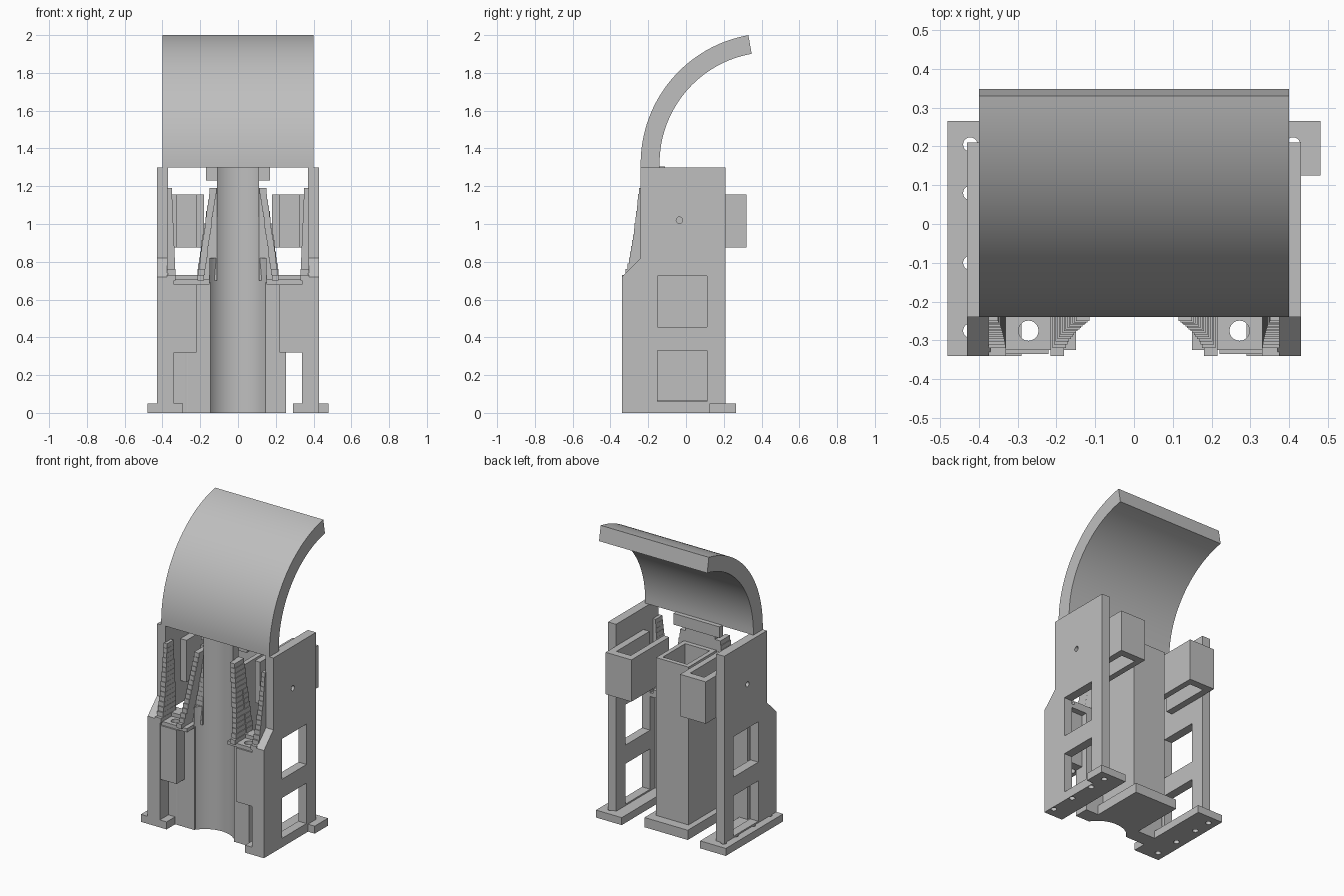
import bpy, bmesh, math
from mathutils import Vector

old = bpy.data.objects.get("Cube")
if old:
    bpy.data.objects.remove(old, do_unlink=True)

GREY = (0.52, 0.52, 0.52, 1)
mat = bpy.data.materials.new("plain grey")
mat.use_nodes = True
mat.diffuse_color = GREY
mat.node_tree.nodes["Principled BSDF"].inputs["Base Color"].default_value = GREY


def prism(name, profile, axis, lo, hi):
    """Extrude a flat profile along x or z; profile is (y, z) or (x, y)."""
    bm = bmesh.new()
    put = (lambda p: (lo, p[0], p[1])) if axis == "x" else (lambda p: (p[0], p[1], lo))
    face = bm.faces.new([bm.verts.new(put(p)) for p in profile])
    moved = bmesh.ops.extrude_face_region(bm, geom=[face])["geom"]
    step = Vector((hi - lo, 0, 0)) if axis == "x" else Vector((0, 0, hi - lo))
    bmesh.ops.translate(bm, vec=step, verts=[g for g in moved if isinstance(g, bmesh.types.BMVert)])
    bmesh.ops.recalc_face_normals(bm, faces=bm.faces)
    mesh = bpy.data.meshes.new(name)
    bm.to_mesh(mesh)
    bm.free()
    mesh.materials.append(mat)
    obj = bpy.data.objects.new(name, mesh)
    bpy.context.collection.objects.link(obj)
    return obj


def box(name, x, y, z):
    x, y, z = sorted(x), sorted(y), sorted(z)
    corners = [(x[0], y[0]), (x[1], y[0]), (x[1], y[1]), (x[0], y[1])]
    return prism(name, corners, "z", z[0], z[1])


def disc(centre, radius, count=20):
    turn = [2 * math.pi * i / count for i in range(count)]
    return [(centre[0] + radius * math.cos(a), centre[1] + radius * math.sin(a)) for a in turn]


def cut(obj, cutters):
    bpy.context.view_layer.objects.active = obj
    for c in cutters:
        c.hide_render = True
        mod = obj.modifiers.new("cut", "BOOLEAN")
        mod.operation = "DIFFERENCE"
        mod.solver = "EXACT"
        mod.object = c
        bpy.ops.object.modifier_apply(modifier=mod.name)
        bpy.data.objects.remove(c, do_unlink=True)


def smooth(obj):
    bpy.ops.object.select_all(action="DESELECT")
    obj.select_set(True)
    bpy.context.view_layer.objects.active = obj
    bpy.ops.object.shade_smooth_by_angle(angle=math.radians(30))


# Curved hood on top
CY, CZ, R = 0.45, 1.32, 0.69
SWEEP = [math.radians(80) * i / 32 for i in range(33)]


def arc(r):
    return [(CY - r * math.cos(a), CZ + r * math.sin(a)) for a in SWEEP]


hood_profile = [(CY - R, 1.3)] + arc(R) + arc(R - 0.1)[::-1] + [(CY - R + 0.1, 1.3)]
smooth(prism("hood", hood_profile, "x", -0.4, 0.4))


# Concave channel in the middle of the front
def channel(name, half, z0, z1, back):
    xs = [half * (i / 12 - 1) for i in range(25)]
    curve = [(x, -0.35 + math.sqrt(0.18 ** 2 - x * x)) for x in xs]
    smooth(prism(name, curve + [(half, back), (-half, back)], "z", z0, z1))


channel("lower_channel", 0.15, 0, 0.82, -0.15)
channel("upper_channel", 0.11, 0.82, 1.3, -0.15)
box("channel_top_bar", (-0.17, 0.17), (-0.15, -0.11), (1.23, 1.305))

# Hollow column behind the channel
column = box("column", (-0.12, 0.12), (-0.15, 0.145), (0, 1.12))
cut(column, [box("column_hollow", (-0.09, 0.09), (-0.12, 0.115), (0.07, 1.2))])
box("column_base", (-0.16, 0.16), (-0.15, 0.21), (0, 0.065))

PLATE = [(-0.34, 0.04), (0.21, 0.04), (0.21, 1.3), (-0.24, 1.3),
         (-0.24, 0.82), (-0.28, 0.78), (-0.34, 0.72)]
STEPS = 16

for side, s in (("left", 1), ("right", -1)):
    # Side plate with two windows and a pin hole
    plate = prism(side + "_plate", PLATE, "x", s * 0.37, s * 0.43)
    cut(plate, [box("window", (s * 0.3, s * 0.5), (-0.15, 0.11), z)
                for z in ((0.06, 0.33), (0.455, 0.725))]
        + [prism("pin_hole", disc((-0.035, 1.02), 0.017), "x", s * 0.3, s * 0.5)])

    # Foot with screw holes
    foot = box(side + "_foot", (s * 0.29, s * 0.43), (-0.34, 0.265), (0, 0.05))
    lip_start = 0.125 if s > 0 else -0.34
    foot_lip = box(side + "_foot_lip", (s * 0.43, s * 0.48), (lip_start, 0.265), (0, 0.05))
    hole_x = 0.41 if s > 0 else -0.422
    for part in (foot, foot_lip):
        cut(part, [prism("screw", disc((hole_x, y), 0.0185), "z", -0.1, 0.1)
                   for y in (0.205, 0.08, -0.1, -0.275)])

    # Front post, motor body and its shelf, pierced by the shaft hole
    box(side + "_front_post", (s * 0.34, s * 0.38), (-0.34, -0.2), (0.04, 0.72))
    motor = box(side + "_motor_body", (s * 0.22, s * 0.34), (-0.335, -0.19), (0.32, 0.68))
    shelf = box(side + "_shelf", (s * 0.15, s * 0.37), (-0.325, -0.15), (0.68, 0.705))
    rim = box(side + "_shelf_rim", (s * 0.2, s * 0.35), (-0.23, -0.15), (0.7, 0.73))
    wall_end = 0.255 if s > 0 else 0.35
    wall = box(side + "_front_wall", (s * 0.145, s * wall_end), (-0.25, -0.15), (0, 0.69))
    for part in (motor, shelf, wall):
        cut(part, [prism("shaft_hole", disc((s * 0.272, -0.275), 0.026), "z", -0.1, 0.8)])

    # Open bracket reaching out of the back
    box(side + "_bracket_inner_wall", (s * 0.18, s * 0.22), (-0.08, 0.32), (0.875, 1.155))
    box(side + "_bracket_outer_wall", (s * 0.325, s * 0.37), (-0.08, 0.32), (0.875, 1.155))
    box(side + "_bracket_back", (s * 0.22, s * 0.325), (0.27, 0.32), (0.875, 1.155))

    # Stepped ridges leaning back above the shelf
    for i in range(STEPS):
        t = i / (STEPS - 1)
        z0 = 0.7 + 0.49 * i / STEPS
        z1 = 0.7 + 0.49 * (i + 1) / STEPS
        front = -0.34 + 0.09 * t ** 0.55
        inner = 0.18 - 0.065 * t
        box(side + "_inner_ridge", (s * inner, s * (inner + 0.035)), (front, -0.15), (z0, z1))
        box(side + "_ridge_fill", (s * 0.11, s * (0.22 - 0.07 * t)), (-0.22 + 0.03 * t, -0.15), (z0, z1))
        box(side + "_outer_ridge", (s * (0.33 + 0.02 * t), s * 0.375), (front, -0.18), (z0, z1))
